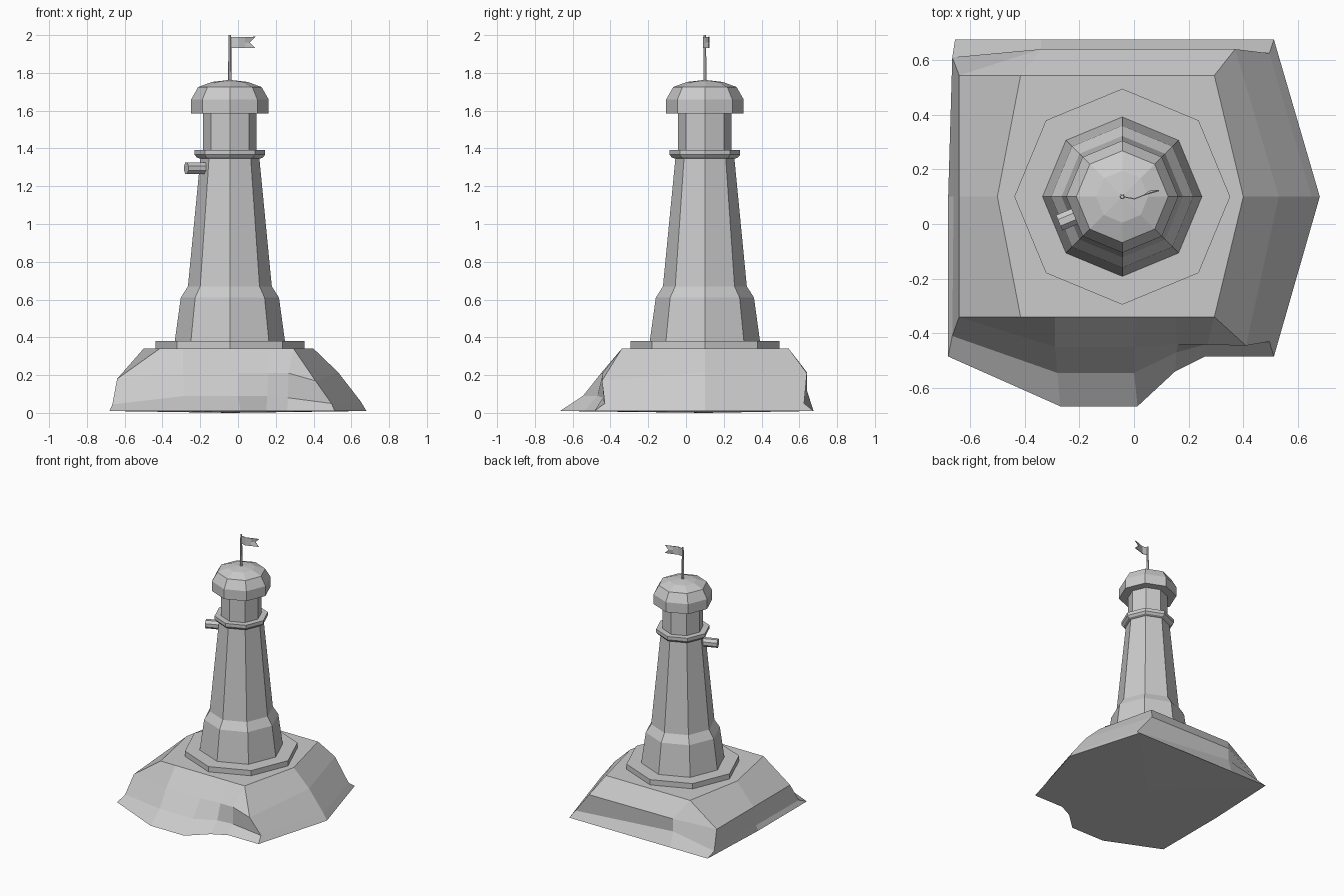
import bpy, bmesh
from math import cos, sin, pi, radians
from mathutils import Vector

if "Cube" in bpy.data.objects:
    bpy.data.objects.remove(bpy.data.objects["Cube"])

CX, CY = -0.043, 0.10   # tower axis


def finish(name, bm):
    bmesh.ops.remove_doubles(bm, verts=bm.verts, dist=1e-5)
    bmesh.ops.recalc_face_normals(bm, faces=bm.faces)
    me = bpy.data.meshes.new(name)
    bm.to_mesh(me)
    bm.free()
    ob = bpy.data.objects.new(name, me)
    bpy.context.collection.objects.link(ob)
    return ob


def skin(bm, rings, caps=(None, None)):
    """Bridge equal-length rings; each end is an n-gon or a fan to a cap point."""
    vs = [[bm.verts.new(p) for p in r] for r in rings]
    n = len(vs[0])
    for a, b in zip(vs, vs[1:]):
        for i in range(n):
            j = (i + 1) % n
            bm.faces.new((a[i], a[j], b[j], b[i]))
    for ring, cap in zip((vs[0], vs[-1]), caps):
        if cap is None:
            bm.faces.new(ring)
        else:
            c = bm.verts.new(cap)
            for i in range(n):
                bm.faces.new((ring[i], ring[(i + 1) % n], c))


def lathe(name, profile, sides=8, apex=None):
    bm = bmesh.new()
    rings = [[(CX + r * cos(2 * pi * i / sides), CY + r * sin(2 * pi * i / sides), z)
              for i in range(sides)] for r, z in profile]
    skin(bm, rings, (None, (CX, CY, apex) if apex else None))
    return finish(name, bm)


# Rocky island: four outlines from the flat top to the waterline
top = [(.40, .10), (.294, .544), (-.415, .544), (-.415, .544), (-.50, .10), (-.415, -.34),
       (-.29, -.34), (.013, -.34), (.15, -.34), (.294, -.34), (.294, -.34)]
mid = [(.53, .10, .215), (.37, .64, .21), (-.34, .64, .215), (-.64, .544, .18), (-.64, .10, .18),
       (-.64, -.34, .18), (-.29, -.45, .21), (0, -.45, .21), (.16, -.44, .21),
       (.268, -.442, .21), (.41, -.445, .17)]
low = [(.65, .10, .06), (.495, .625, .05), (-.34, .64, .12), (-.665, .61, .045), (-.66, .10, .045),
       (-.665, -.41, .045), (-.28, -.545, .09), (0, -.545, .09), (.155, -.47, .09),
       (.265, -.44, .08), (.495, -.43, .05)]
base = [(.68, .10), (.512, .675), (-.34, .675), (-.655, .675), (-.68, .10), (-.68, -.485),
        (-.27, -.667), (.013, -.667), (.15, -.54), (.26, -.485), (.512, -.485)]
bm = bmesh.new()
skin(bm, [[(x, y, .34) for x, y in top], mid, low, [(x, y, .01) for x, y in base]],
     ((CX, CY, .34), (CX, CY, 0)))
bmesh.ops.dissolve_degenerate(bm, edges=bm.edges, dist=1e-5)
finish("rock_island", bm)

# Octagonal masonry and lantern room
lathe("plinth", [(.395, .33), (.395, .38)])
lathe("tower", [(.293, .37), (.26, .61), (.222, .67), (.155, 1.36)])
lathe("gallery", [(.155, 1.345), (.175, 1.352), (.187, 1.367), (.187, 1.392)])
lathe("lantern_room", [(.142, 1.38), (.142, 1.60)])
lathe("dome", [(.205, 1.585), (.205, 1.66), (.168, 1.725), (.095, 1.752)], apex=1.763)
lathe("flagpole", [(.010, 1.74), (.007, 2.0)], 6)

# Horn sticking out of one tower face
out = Vector((cos(radians(202.5)), sin(radians(202.5)), 0))
side = out.cross(Vector((0, 0, 1)))
bm = bmesh.new()
skin(bm, [[Vector((CX, CY, 1.295)) + out * t + side * (.033 * cos(k * pi / 4 + pi / 8))
           + Vector((0, 0, .033 * sin(k * pi / 4 + pi / 8))) for k in range(8)]
          for t in (.11, .25)])
finish("horn", bm)

# Swallow-tailed flag with a gentle wave
bm = bmesh.new()
cols = []
for x, y, tip in [(0, 0, 0), (.045, -.008, 0), (.08, .006, 0), (.105, .022, .03)]:
    cols.append([bm.verts.new((CX + x + (tip if k != 1 else 0), CY + y, 1.931 + .03 * k))
                 for k in range(3)])
for a, b in zip(cols, cols[1:]):
    for k in range(2):
        bm.faces.new((a[k], b[k], b[k + 1], a[k + 1]))
flag = finish("flag", bm)
sol = flag.modifiers.new("thickness", 'SOLIDIFY')
sol.thickness = .004
sol.offset = 0
